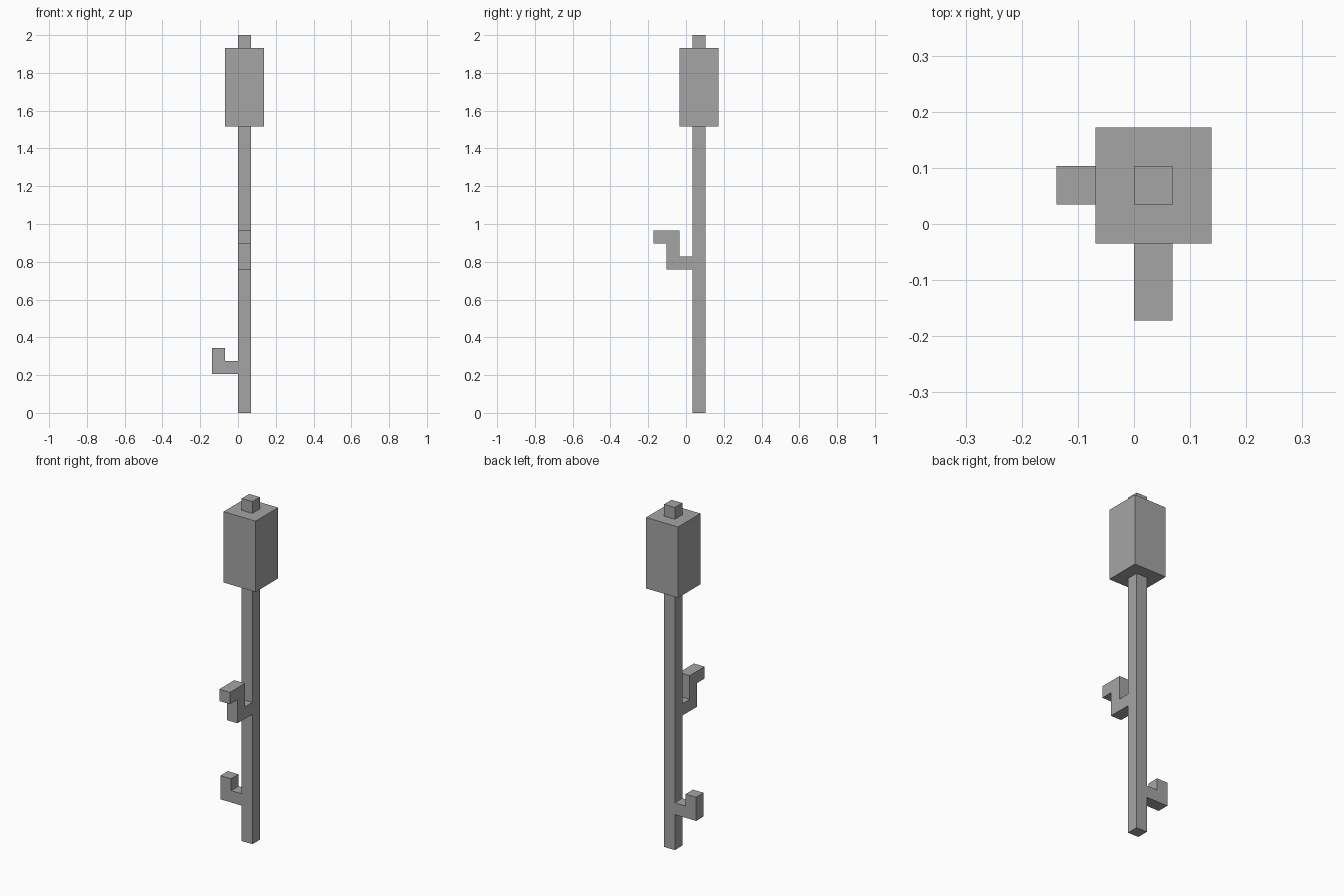
import bpy
import bmesh
from mathutils import Vector

U = 2 / 29  # one grid cell; the stalk is 29 cells tall

if "Cube" in bpy.data.objects:
    bpy.data.objects.remove(bpy.data.objects["Cube"], do_unlink=True)

grey = bpy.data.materials.new("plain grey")
grey.use_nodes = True
colour = (0.376, 0.376, 0.376, 1)
grey.diffuse_color = colour
grey.node_tree.nodes["Principled BSDF"].inputs["Base Color"].default_value = colour


def prism(name, outline, along):
    """Extrude a closed outline, given in cells, by a vector in cells."""
    bm = bmesh.new()
    face = bm.faces.new([bm.verts.new(Vector(p) * U) for p in outline])
    new = bmesh.ops.extrude_face_region(bm, geom=[face])["geom"]
    verts = [v for v in new if isinstance(v, bmesh.types.BMVert)]
    bmesh.ops.translate(bm, verts=verts, vec=Vector(along) * U)
    bmesh.ops.recalc_face_normals(bm, faces=bm.faces)
    mesh = bpy.data.meshes.new(name)
    bm.to_mesh(mesh)
    bm.free()
    mesh.materials.append(grey)
    obj = bpy.data.objects.new(name, mesh)
    bpy.context.collection.objects.link(obj)


def column(name, half, bottom, top):
    """Square column centred on the stalk axis."""
    cx, cy = 0.5, 1
    corners = [(-1, -1), (1, -1), (1, 1), (-1, 1)]
    prism(name, [(cx + half * a, cy + half * b, bottom) for a, b in corners],
          (0, 0, top - bottom))


# Stalk, seed head and tip
column("stem", 0.5, 0, 22)
column("head", 1.5, 22, 28)
column("tip", 0.5, 28, 29)

# Front leaf: stepped profile in y and z
front = [(0.5, 11), (0.5, 12), (-0.5, 12), (-0.5, 14),
         (-2.5, 14), (-2.5, 13), (-1.5, 13), (-1.5, 11)]
prism("front_leaf", [(0, y, z) for y, z in front], (1, 0, 0))

# Right leaf: hooked profile in x and z
side = [(0, 3), (0, 4), (-1, 4), (-1, 5), (-2, 5), (-2, 3)]
prism("right_leaf", [(x, 0.5, z) for x, z in side], (0, 1, 0))
